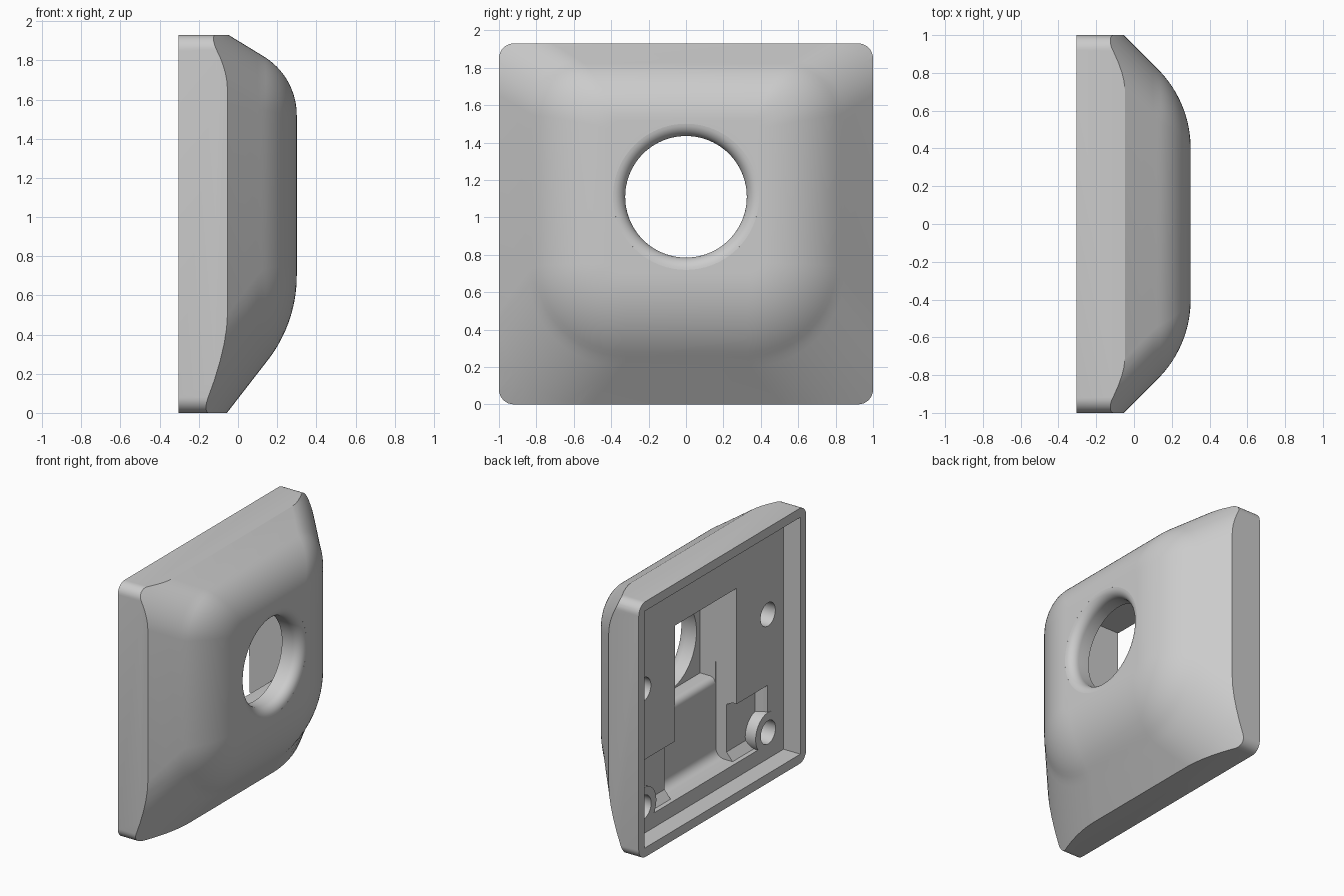
import bpy, bmesh, math

if "Cube" in bpy.data.objects:
    bpy.data.objects.remove(bpy.data.objects["Cube"])

BACK, FRONT = -0.305, 0.30


def rounded_rect(y0, y1, z0, z1, rb, rt, seg=12):
    """Outline in the y-z plane with separate bottom and top corner radii."""
    pts = []
    for cy, cz, r, a in ((y1 - rt, z1 - rt, rt, 0), (y0 + rt, z1 - rt, rt, 90),
                         (y0 + rb, z0 + rb, rb, 180), (y1 - rb, z0 + rb, rb, 270)):
        for i in range(seg + 1):
            t = math.radians(a + 90 * i / seg)
            pts.append((cy + r * math.cos(t), cz + r * math.sin(t)))
    return pts


def rect(y0, y1, z0, z1):
    return [(y0, z0), (y1, z0), (y1, z1), (y0, z1)]


def circle(y, z, r, n=48):
    return [(y + r * math.cos(2 * math.pi * i / n), z + r * math.sin(2 * math.pi * i / n))
            for i in range(n)]


def loft(name, rings):
    """Closed solid through a list of (x, outline) sections."""
    bm = bmesh.new()
    loops = [[bm.verts.new((x, y, z)) for y, z in pts] for x, pts in rings]
    n = len(loops[0])
    for a, b in zip(loops, loops[1:]):
        for i in range(n):
            j = (i + 1) % n
            bm.faces.new((a[i], a[j], b[j], b[i]))
    bm.faces.new(loops[0])
    bm.faces.new(loops[-1])
    bmesh.ops.recalc_face_normals(bm, faces=bm.faces)
    me = bpy.data.meshes.new(name)
    bm.to_mesh(me)
    bm.free()
    ob = bpy.data.objects.new(name, me)
    bpy.context.collection.objects.link(ob)
    return ob


def combine(target, other, op='DIFFERENCE'):
    mod = target.modifiers.new(op, 'BOOLEAN')
    mod.operation, mod.object, mod.solver = op, other, 'EXACT'
    bpy.context.view_layer.objects.active = target
    bpy.ops.object.modifier_apply(modifier=mod.name)
    bpy.data.objects.remove(other)


def inset(x, run, slope):
    """Distance outside the flat front: an arc of width run, then a straight slope."""
    ang = math.atan2(1, slope)
    # the normal of the slope sets where the arc ends
    ang = math.pi / 2 - math.atan(1 / slope) if slope > 1e6 else math.atan(1 / slope)
    r = run / math.sin(ang)
    drop = r * (1 - math.cos(ang))
    d = FRONT - x
    if d > drop:
        return run + (d - drop) * slope
    return math.sqrt(max(0, r * r - (r - d) ** 2))


# Domed plate: rounded sections that widen toward the back
levels = [BACK - 0.02, -0.2, -0.06, 0.04, 0.10]
levels += [FRONT - 0.18 * (1 - i / 16) ** 2 for i in range(17)]
rings = []
for x in levels:
    s, t, b = inset(x, 0.42, 1.0), inset(x, 0.30, 0.61), inset(x, 0.43, 1.29)
    k = min(1, s / 0.42)
    rings.append((x, rounded_rect(-0.40 - s, 0.40 + s, 0.70 - b, 1.52 + t,
                                  0.06 + 0.44 * k, 0.05 + 0.23 * k)))
plate = loft("cover_plate", rings)

# Trim to the upright rounded block
block = rounded_rect(-1, 1, 0, 1.93, 0.08, 0.08, 8)
combine(plate, loft("trim_block", [(BACK, block), (0.5, block)]), 'INTERSECT')

# Back recess inside the rim
FLOOR = -0.165
recess = rect(-0.93, 0.93, 0.07, 1.86)
combine(plate, loft("recess_cut", [(-0.5, recess), (FLOOR, recess)]))

# Shallow side pockets with a screw boss in each
for s in (-1, 1):
    ys = sorted((s * 0.30, s * 0.74))
    pocket = rect(*ys, 0.18, 0.625)
    base = rect(ys[0] + 0.03 * (s < 0), ys[1] - 0.03 * (s > 0), 0.24, 0.60)
    combine(plate, loft("side_pocket_cut", [(-0.25, pocket), (-0.13, pocket), (-0.08, base)]))
    boss = circle(s * 0.743, 0.27, 0.15)
    combine(plate, loft("screw_boss", [(FLOOR - 0.002, boss), (-0.06, boss)]), 'UNION')

# Lower pocket, with its floor filleted at the bottom
P = 0.37
low = [(-0.25, rect(-P, P, 0.18, 0.90)), (-0.06, rect(-P, P, 0.18, 0.90))]
for i in range(1, 7):
    a = math.radians(15 * i)
    low.append((-0.06 + 0.07 * math.sin(a),
                rect(-P, P, 0.18 + 0.07 * (1 - math.cos(a)), 0.90)))
combine(plate, loft("lower_pocket_cut", low))

# Deep pocket behind the opening, its ledge rounded over
deep = [(-0.25, rect(-P + 0.002, P - 0.002, 0.74, 1.50))]
for i in range(7):
    a = math.radians(15 * i)
    deep.append((0.01 + 0.05 * (1 - math.cos(a)),
                 rect(-P + 0.002, P - 0.002, 0.73 + 0.05 * math.sin(a), 1.50)))
deep.append((0.14, rect(-P + 0.002, P - 0.002, 0.78, 1.50)))
combine(plate, loft("deep_pocket_cut", deep))

# Round opening with a flared front lip
lip = [(0.0, circle(0, 1.11, 0.325, 96))]
for i in range(9):
    a = math.radians(90 * i / 8 * 0.96)
    lip.append((FRONT - 0.07 + 0.07 * math.sin(a),
                circle(0, 1.11, 0.325 + 0.07 * (1 - math.cos(a)), 96)))
lip.append((0.36, circle(0, 1.11, 0.395, 96)))
combine(plate, loft("opening_cut", lip))

# Four blind screw holes
for y in (-0.743, 0.743):
    for z in (0.27, 1.16):
        hole = circle(y, z, 0.088, 40)
        combine(plate, loft("screw_hole_cut", [(-0.25, hole), (-0.04, hole)]))

bpy.ops.object.select_all(action='DESELECT')
plate.select_set(True)
bpy.context.view_layer.objects.active = plate
bpy.ops.object.shade_smooth_by_angle(angle=math.radians(28))
